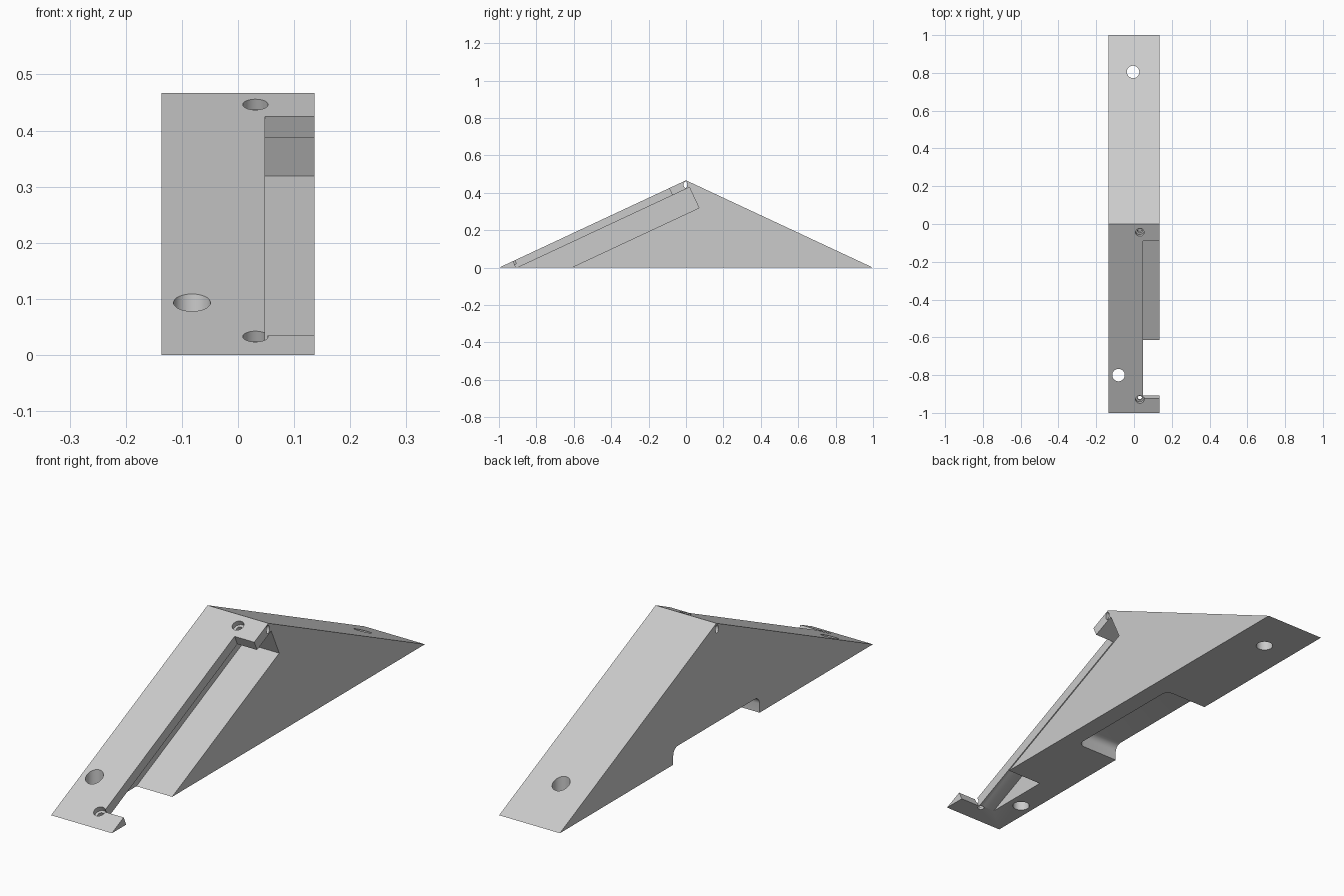
import bpy, bmesh, math
from mathutils import Matrix, Vector

if "Cube" in bpy.data.objects:
    bpy.data.objects.remove(bpy.data.objects["Cube"])

HALF_W, HEIGHT = 0.136, 0.467
SLOPE = math.atan(HEIGHT)
# slope frame: local x = across, y = up along the front slope, z = outward normal
FRAME = Matrix.Translation((0, -1, 0)) @ Matrix.Rotation(SLOPE, 4, 'X')

grey = bpy.data.materials.new("light_grey")
grey.diffuse_color = (0.6, 0.6, 0.6, 1)
grey.use_nodes = True
grey.node_tree.nodes["Principled BSDF"].inputs["Base Color"].default_value = grey.diffuse_color


def make(name, bm):
    bmesh.ops.recalc_face_normals(bm, faces=bm.faces)
    me = bpy.data.meshes.new(name)
    bm.to_mesh(me)
    bm.free()
    ob = bpy.data.objects.new(name, me)
    bpy.context.collection.objects.link(ob)
    me.materials.append(grey)
    return ob


def box(name, lo, hi, matrix=Matrix(), bevel=0):
    bm = bmesh.new()
    lo, hi = Vector(lo), Vector(hi)
    bmesh.ops.create_cube(bm, size=1, matrix=Matrix.Translation((lo + hi) / 2)
                          @ Matrix.Diagonal((*(hi - lo), 1)))
    if bevel:
        bmesh.ops.bevel(bm, geom=bm.edges[:], offset=bevel, segments=6,
                        profile=0.5, affect='EDGES')
    bm.transform(matrix)
    return make(name, bm)


def cylinder(name, r, z0, z1, matrix):
    bm = bmesh.new()
    bmesh.ops.create_cone(bm, cap_ends=True, segments=32, radius1=r, radius2=r,
                          depth=z1 - z0, matrix=Matrix.Translation((0, 0, (z0 + z1) / 2)))
    bm.transform(matrix)
    return make(name, bm)


# wedge body: triangular profile extruded across the width
bm = bmesh.new()
side = bm.faces.new([bm.verts.new((-HALF_W, y, z))
                     for y, z in ((-1, 0), (1, 0), (0, HEIGHT))])
ext = bmesh.ops.extrude_face_region(bm, geom=[side])
bmesh.ops.translate(bm, vec=(2 * HALF_W, 0, 0),
                    verts=[v for v in ext['geom'] if isinstance(v, bmesh.types.BMVert)])
wedge = make("wedge_body", bm)

T = Matrix.Translation
cutters = [
    # wide inner channel and the narrower slot opening it to the front slope
    box("channel", (-0.024, -0.1, -0.163), (0.3, 1.104, -0.042), FRAME),
    box("slot", (0.048, 0.083, -0.06), (0.3, 1.004, 0.1), FRAME),
    # rounded recess under the left side
    box("recess", (-0.3, -0.276, -0.2), (0.06, 0.276, 0.066), bevel=0.03),
    # upright mounting holes
    cylinder("back_hole", 0.033, -0.1, 0.6, T((-0.005, 0.805, 0))),
    cylinder("front_hole", 0.033, -0.1, 0.6, T((-0.082, -0.8, 0))),
    # cross hole just below the ridge
    cylinder("ridge_hole", 0.014, -0.3, 0.3, T((0, -0.003, 0.443))
             @ Matrix.Diagonal((1, 0.7, 1.2, 1)) @ Matrix.Rotation(math.pi / 2, 4, 'Y')),
]
# stepped screw holes square to the slope
for s in (0.078, 1.055):
    at = FRAME @ T((0.031, s, 0))
    cutters.append(cylinder("screw_head", 0.0225, -0.02, 0.1, at))
    cutters.append(cylinder("screw_shank", 0.012, -0.07, 0.1, at))

bpy.context.view_layer.objects.active = wedge
for c in cutters:
    m = wedge.modifiers.new("cut", 'BOOLEAN')
    m.operation, m.solver, m.object = 'DIFFERENCE', 'EXACT', c
    bpy.ops.object.modifier_apply(modifier=m.name)
    bpy.data.objects.remove(c)

bpy.ops.object.select_all(action='DESELECT')
wedge.select_set(True)
bpy.ops.object.shade_smooth_by_angle(angle=math.radians(30))
